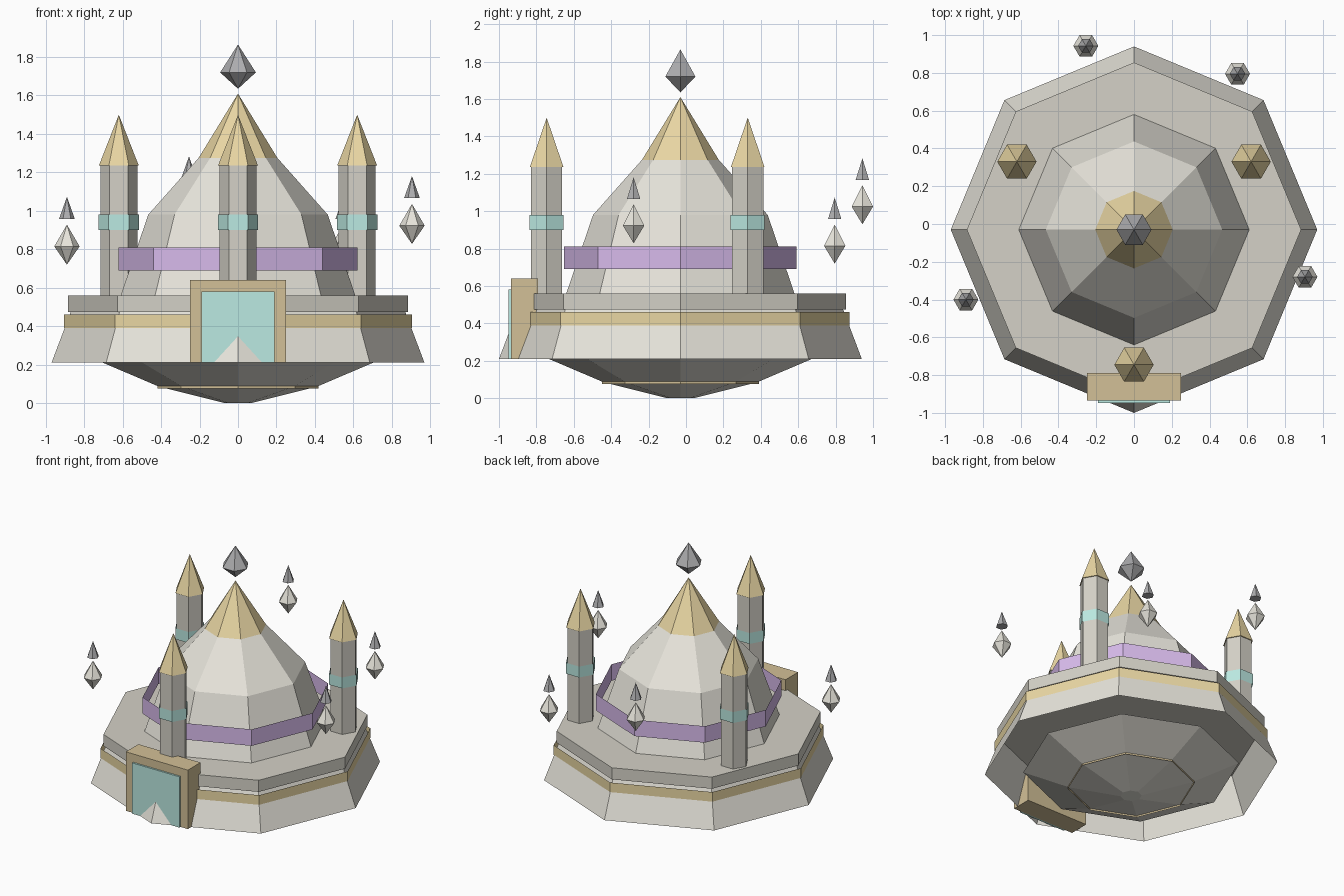
import bpy, bmesh
from math import cos, sin, tau

if "Cube" in bpy.data.objects:
    bpy.data.objects.remove(bpy.data.objects["Cube"])

CY = -0.03  # building axis

def material(name, rgb):
    m = bpy.data.materials.new(name)
    m.diffuse_color = (*rgb, 1)
    m.use_nodes = True
    m.node_tree.nodes["Principled BSDF"].inputs["Base Color"].default_value = m.diffuse_color
    return m

STONE = material("pale_stone", (0.80, 0.78, 0.71))
GREY = material("grey_stone", (0.66, 0.64, 0.57))
GOLD = material("gold", (0.82, 0.68, 0.37))
BRONZE = material("bronze", (0.65, 0.53, 0.31))
TEAL = material("teal", (0.50, 0.82, 0.76))
PURPLE = material("purple", (0.69, 0.50, 0.84))
DARK = material("dark_crystal", (0.42, 0.42, 0.43))

def finish(name, bm, mat):
    me = bpy.data.meshes.new(name)
    bm.to_mesh(me)
    bm.free()
    me.materials.append(mat)
    ob = bpy.data.objects.new(name, me)
    bpy.context.collection.objects.link(ob)
    return ob

def lathe(name, profile, sides, mat, x=0, y=CY, z=0, bottom=False, top=False):
    """Faceted turned shape; profile is (radius, height) from bottom to top."""
    bm = bmesh.new()
    rings = []
    for r, h in profile:
        if r == 0:
            rings.append([bm.verts.new((x, y, z + h))] * sides)
        else:
            rings.append([bm.verts.new((x + r * cos(tau * i / sides),
                                        y + r * sin(tau * i / sides), z + h))
                          for i in range(sides)])
    for a, b in zip(rings, rings[1:]):
        for i in range(sides):
            j = (i + 1) % sides
            bm.faces.new(list(dict.fromkeys((a[i], a[j], b[j], b[i]))))
    if bottom:
        bm.faces.new(rings[0][::-1])
    if top:
        bm.faces.new(rings[-1])
    return finish(name, bm, mat)

def box(name, lo, hi, mat):
    bm = bmesh.new()
    bmesh.ops.create_cube(bm, size=1)
    for v in bm.verts:
        v.co = [(a + b) / 2 + c * (b - a) for a, b, c in zip(lo, hi, v.co)]
    return finish(name, bm, mat)

# Octagonal base: hanging bowl, open skirt, terrace slab
lathe("lower_bowl", [(0.07, 0), (0.41, 0.085), (0.715, 0.215)], 8, STONE,
      bottom=True, top=True)
lathe("bowl_trim", [(0.42, 0.077), (0.42, 0.093)], 8, BRONZE)
lathe("base_skirt", [(0.97, 0.21), (0.87, 0.475)], 8, STONE)
lathe("base_band", [(0.905, 0.39), (0.905, 0.46)], 8, GOLD)
lathe("terrace_slab", [(0.885, 0.475), (0.885, 0.56)], 8, GREY, bottom=True, top=True)

# Dome with gold tip and purple ring
lathe("dome", [(0.61, 0.56), (0.467, 0.98), (0.205, 1.275)], 8, STONE)
lathe("dome_tip", [(0.205, 1.275), (0, 1.61)], 8, GOLD)
lathe("dome_ring", [(0.622, 0.69), (0.622, 0.81)], 8, PURPLE)

# Floating finial
lathe("finial_crystal", [(0, 1.635), (0.093, 1.72), (0, 1.865)], 6, DARK)

# Three hexagonal towers
for i, (x, y) in enumerate([(0, -0.745), (0.62, 0.33), (-0.62, 0.33)]):
    lathe(f"tower_shaft_{i}", [(0.096, 0.555), (0.096, 1.24)], 6, GREY, x, y, bottom=True)
    lathe(f"tower_band_{i}", [(0.105, 0.9), (0.105, 0.98)], 6, TEAL, x, y)
    lathe(f"tower_roof_{i}", [(0.104, 1.235), (0, 1.5)], 6, GOLD, x, y, bottom=True)

# Entrance
box("portal_frame", (-0.25, -0.935, 0.21), (0.25, -0.79, 0.64), BRONZE)
box("portal_door", (-0.19, -0.948, 0.21), (0.19, -0.92, 0.58), TEAL)

# Four floating crystals, each with a dark cap above
for i, (x, y, z) in enumerate([(-0.89, -0.40, 0.72), (0.905, -0.28, 0.828),
                               (0.548, 0.795, 0.72), (-0.255, 0.943, 0.93)]):
    lathe(f"floating_crystal_{i}", [(0, 0), (0.066, 0.095), (0, 0.208)], 6, STONE, x, y, z)
    lathe(f"crystal_cap_{i}", [(0.041, 0.238), (0, 0.353)], 6, DARK, x, y, z, bottom=True)
